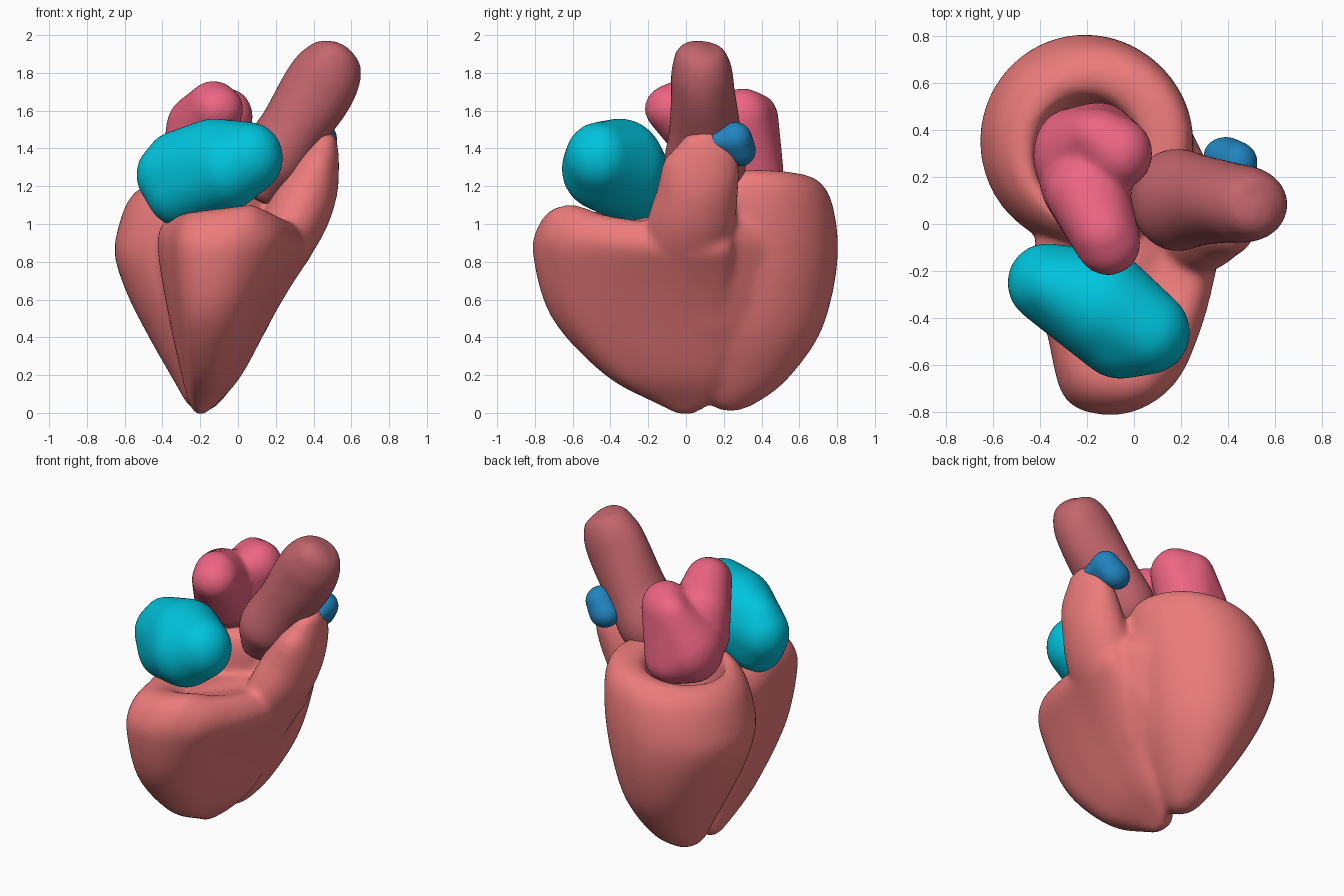
import bpy, bmesh, math
from mathutils import Vector, Matrix

if "Cube" in bpy.data.objects:
    bpy.data.objects.remove(bpy.data.objects["Cube"])


def material(name, rgb):
    m = bpy.data.materials.new(name)
    m.diffuse_color = (*rgb, 1)
    m.use_nodes = True
    m.node_tree.nodes["Principled BSDF"].inputs["Base Color"].default_value = m.diffuse_color
    return m


def spline(pts, steps, closed=False):
    """Catmull-Rom interpolation of tuples."""
    n, out = len(pts), []
    pick = (lambda i: pts[i % n]) if closed else (lambda i: pts[min(max(i, 0), n - 1)])
    for i in range(n if closed else n - 1):
        a, b, c, d = (pick(i + k) for k in (-1, 0, 1, 2))
        for s in range(steps):
            t = s / steps
            out.append(tuple(0.5 * (2 * q + (r - p) * t + (2 * p - 5 * q + 4 * r - w) * t * t
                                    + (3 * q - p - 3 * r + w) * t ** 3)
                             for p, q, r, w in zip(a, b, c, d)))
    if not closed:
        out.append(tuple(pts[-1]))
    return out


def skin(bm, rings):
    """Bridge rings of points and cap both ends."""
    vs = [[bm.verts.new(p) for p in r] for r in rings]
    n = len(vs[0])
    for lo, hi in zip(vs, vs[1:]):
        for j in range(n):
            bm.faces.new((lo[j], lo[(j + 1) % n], hi[(j + 1) % n], hi[j]))
    bm.faces.new(vs[0][::-1])
    bm.faces.new(vs[-1])


def chamber(bm, levels, outline, tilt, fold=0, steps=5):
    """Stack an outline fitted to (z, x0, x1, y0, y1) boxes; the rim tilts along x and may fold down."""
    xs, ys = [p[0] for p in outline], [p[1] for p in outline]
    rings = []
    for z, x0, x1, y0, y1 in spline(levels, steps):
        ring = []
        for px, py in outline:
            x = x0 + (x1 - x0) * (px - min(xs)) / (max(xs) - min(xs))
            y = y0 + (y1 - y0) * (py - min(ys)) / (max(ys) - min(ys))
            lift = tilt * (x + 0.2) - fold * max(0, x - 0.08)
            ring.append((x, y, z + lift * max(0, min(1, z)) ** 3))
        rings.append(ring)
    skin(bm, rings)


def tube(bm, path, steps=6, n=32):
    """Elliptical tube along (x, y, z, in-plane radius, y radius)."""
    rows = spline(path, steps)
    rings = []
    for i, r in enumerate(rows):
        a, b = rows[max(i - 1, 0)], rows[min(i + 1, len(rows) - 1)]
        d = (Vector(b[:3]) - Vector(a[:3])).normalized()
        u = Vector((0, 1, 0)).cross(d).normalized()
        v = d.cross(u)
        rings.append([Vector(r[:3]) + u * r[3] * math.cos(t) + v * r[4] * math.sin(t)
                      for t in (2 * math.pi * k / n for k in range(n))])
    skin(bm, rings)


def pouch(bm, items):
    """Convex skin stretched over ellipsoids (x, y, z, rx, ry, rz)."""
    tmp = bmesh.new()
    for x, y, z, rx, ry, rz in items:
        bmesh.ops.create_uvsphere(tmp, u_segments=32, v_segments=20, radius=1,
                                  matrix=Matrix.Translation((x, y, z)) @ Matrix.Diagonal((rx, ry, rz, 1)))
    vs = [bm.verts.new(v.co) for v in tmp.verts]
    tmp.free()
    bmesh.ops.convex_hull(bm, input=vs)
    bmesh.ops.delete(bm, geom=[v for v in vs if v.is_valid and not v.link_faces], context='VERTS')


def finish(name, bm, mat, voxel, smooth):
    """Fuse overlapping pieces and soften them."""
    bmesh.ops.recalc_face_normals(bm, faces=bm.faces)
    me = bpy.data.meshes.new(name)
    bm.to_mesh(me)
    bm.free()
    me.materials.append(mat)
    for p in me.polygons:
        p.use_smooth = True
    ob = bpy.data.objects.new(name, me)
    bpy.context.collection.objects.link(ob)
    m = ob.modifiers.new("merge", 'REMESH')
    m.mode, m.voxel_size, m.use_smooth_shade = 'VOXEL', voxel, True
    s = ob.modifiers.new("soften", 'SMOOTH')
    s.factor, s.iterations = 0.5, smooth


muscle = material("muscle", (0.85, 0.2, 0.2))
vessel = material("vessel", (0.54, 0.13, 0.15))
teal = material("teal", (0.0, 0.55, 0.72))
pink = material("pink", (0.85, 0.13, 0.23))
blue = material("blue", (0.015, 0.23, 0.52))

# left ventricle: thick walled cup, pointed at the bottom
bm = bmesh.new()
circle = [(math.cos(2 * math.pi * k / 48), math.sin(2 * math.pi * k / 48)) for k in range(48)]
chamber(bm, [(0.01, -0.21, -0.16, 0.2, 0.27), (0.05, -0.27, -0.1, 0.12, 0.37),
             (0.17, -0.34, -0.01, 0.05, 0.53), (0.4, -0.47, 0.11, -0.04, 0.7),
             (0.65, -0.59, 0.19, -0.09, 0.78), (0.9, -0.655, 0.24, -0.1, 0.805),
             (1.12, -0.61, 0.25, -0.08, 0.77), (1.22, -0.54, 0.2, -0.03, 0.7),
             (1.24, -0.46, 0.08, 0.02, 0.61), (1.18, -0.42, 0.02, 0.05, 0.54),
             (0.95, -0.4, 0.0, 0.08, 0.5), (0.6, -0.3, -0.1, 0.18, 0.4)], circle, 0.14)

# right ventricle: crescent wrapping the front with an outflow neck, fused to the left one
crescent = spline([(-0.42, -0.2), (-0.36, -0.5), (-0.28, -0.75), (-0.05, -0.8), (0.15, -0.69),
                   (0.26, -0.45), (0.32, -0.2), (0.36, 0.02), (0.31, 0.2), (0.1, 0.14),
                   (-0.12, 0.02), (-0.36, -0.03)], 4, True)
chamber(bm, [(-0.01, -0.22, -0.18, -0.04, 0.04), (0.05, -0.26, -0.11, -0.16, 0.13),
             (0.2, -0.3, 0.02, -0.43, 0.18), (0.5, -0.365, 0.18, -0.71, 0.22),
             (0.83, -0.42, 0.35, -0.81, 0.25), (0.98, -0.42, 0.4, -0.78, 0.25),
             (1.06, -0.36, 0.36, -0.7, 0.22), (1.06, -0.27, 0.28, -0.58, 0.12),
             (0.98, -0.15, 0.15, -0.45, 0.0)], crescent, 0.12, 0.6)
tube(bm, [(0.02, -0.08, 0.55, 0.08, 0.15), (0.25, 0.01, 0.92, 0.16, 0.23),
          (0.365, 0.06, 1.16, 0.16, 0.215), (0.435, 0.08, 1.35, 0.105, 0.19), (0.47, 0.06, 1.48, 0.05, 0.07)])
# soft saddle filling the groove between the two
pouch(bm, [(0.3, 0.1, 0.95, 0.08, 0.1, 0.1), (0.13, 0.4, 0.9, 0.1, 0.1, 0.15),
           (0.09, 0.1, 0.5, 0.08, 0.08, 0.1), (0.03, 0.36, 0.5, 0.09, 0.1, 0.1),
           (-0.1, 0.1, 0.2, 0.08, 0.08, 0.08), (-0.12, 0.28, 0.2, 0.09, 0.1, 0.08)])
finish("ventricles", bm, muscle, 0.018, 14)

# right atrium: big rounded pouch at the front
bm = bmesh.new()
pouch(bm, [(-0.37, -0.25, 1.26, 0.17, 0.17, 0.18), (-0.32, -0.28, 1.18, 0.17, 0.18, 0.19),
           (-0.34, -0.26, 1.32, 0.15, 0.15, 0.17), (-0.13, -0.35, 1.3, 0.22, 0.24, 0.26),
           (-0.06, -0.44, 1.29, 0.2, 0.22, 0.22), (0.06, -0.46, 1.35, 0.18, 0.18, 0.19)])
finish("right_atrium", bm, teal, 0.02, 10)

# left atrium: lumpy pouch plugging the cup
bm = bmesh.new()
pouch(bm, [(-0.11, -0.08, 1.61, 0.14, 0.14, 0.13), (-0.13, -0.04, 1.64, 0.13, 0.12, 0.12),
           (-0.2, 0.14, 1.52, 0.18, 0.16, 0.17), (-0.23, 0.17, 1.36, 0.17, 0.17, 0.16)])
pouch(bm, [(-0.06, 0.3, 1.57, 0.14, 0.15, 0.15), (-0.15, 0.38, 1.56, 0.13, 0.11, 0.13),
           (-0.28, 0.29, 1.33, 0.15, 0.2, 0.2), (-0.15, 0.34, 1.26, 0.17, 0.18, 0.15)])
finish("left_atrium", bm, pink, 0.018, 14)

# aorta
bm = bmesh.new()
tube(bm, [(0.09, 0.07, 1.12, 0.09, 0.1), (0.16, 0.1, 1.29, 0.185, 0.215), (0.29, 0.1, 1.5, 0.18, 0.19),
          (0.41, 0.09, 1.69, 0.195, 0.17), (0.485, 0.08, 1.82, 0.18, 0.16), (0.53, 0.06, 1.91, 0.125, 0.12),
          (0.55, 0.06, 1.95, 0.04, 0.04)])
finish("aorta", bm, vessel, 0.018, 8)

# pulmonary vessel stub
bm = bmesh.new()
pouch(bm, [(0.44, 0.26, 1.45, 0.085, 0.09, 0.09), (0.39, 0.29, 1.39, 0.095, 0.08, 0.085),
           (0.47, 0.14, 1.43, 0.04, 0.04, 0.04)])
finish("pulmonary_artery", bm, blue, 0.01, 5)
